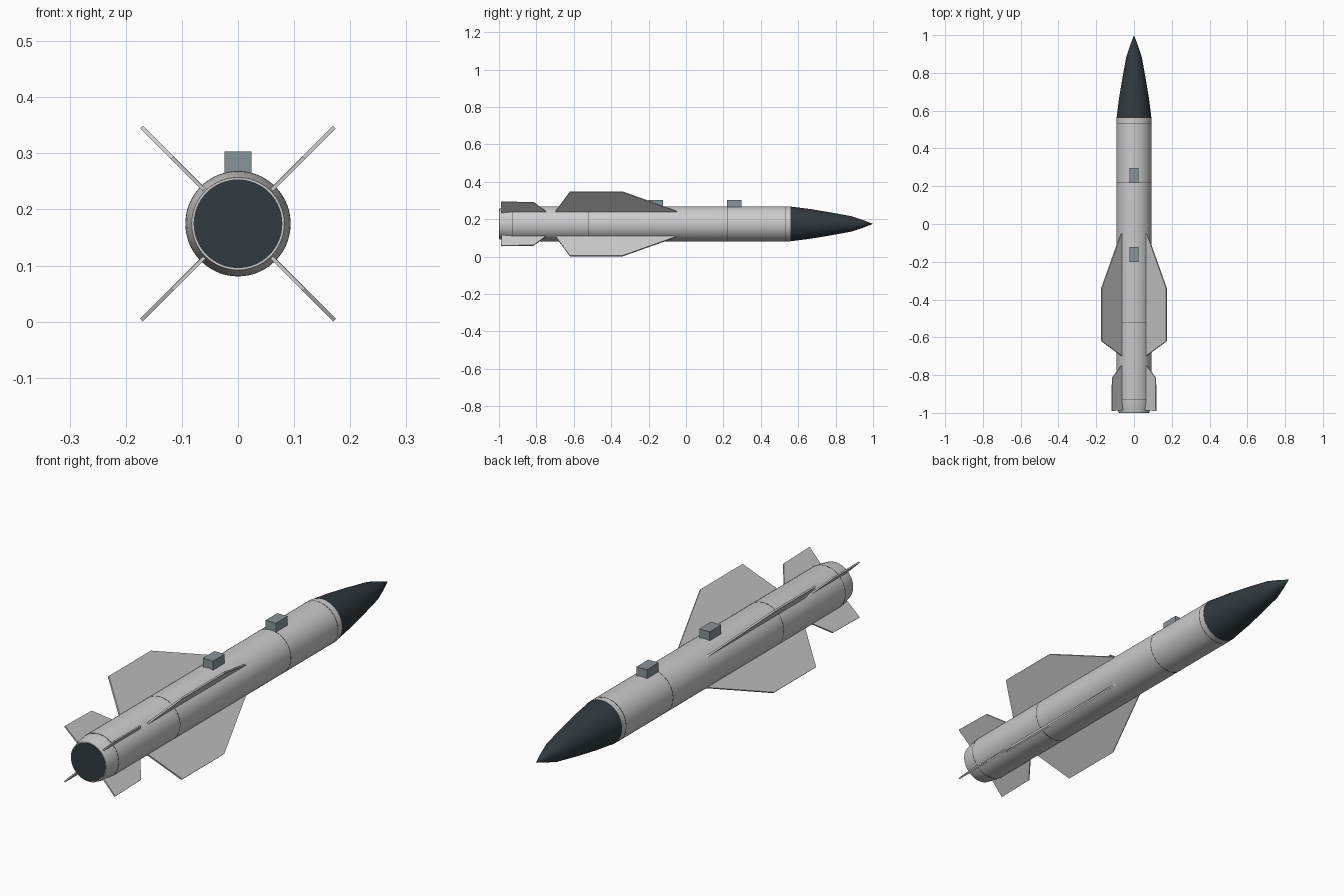
import bpy, bmesh, math
from mathutils import Matrix, Vector

if "Cube" in bpy.data.objects:
    bpy.data.objects.remove(bpy.data.objects["Cube"])

AXIS_Z = 0.1745
SIDES = 64


def material(name, rgb):
    m = bpy.data.materials.new(name)
    m.diffuse_color = (*rgb, 1)
    m.use_nodes = True
    m.node_tree.nodes["Principled BSDF"].inputs["Base Color"].default_value = m.diffuse_color
    return m


dark = material("dark_slate", (0.03, 0.042, 0.048))
steel = material("blue_grey", (0.25, 0.30, 0.32))
seam_mat = material("seam_grey", (0.08, 0.08, 0.08))


def finish(bm, name, mat=None, smooth=False):
    bmesh.ops.recalc_face_normals(bm, faces=bm.faces)
    me = bpy.data.meshes.new(name)
    bm.to_mesh(me)
    bm.free()
    ob = bpy.data.objects.new(name, me)
    bpy.context.collection.objects.link(ob)
    if mat:
        me.materials.append(mat)
    if smooth:
        bpy.ops.object.select_all(action='DESELECT')
        ob.select_set(True)
        bpy.context.view_layer.objects.active = ob
        bpy.ops.object.shade_smooth_by_angle(angle=math.radians(30))
    return ob


def lathe(name, profile, mat=None):
    """Revolve (y, radius) points about the long axis."""
    bm = bmesh.new()
    verts = [bm.verts.new((r, y, 0)) for y, r in profile]
    edges = [bm.edges.new(p) for p in zip(verts, verts[1:])]
    bmesh.ops.spin(bm, geom=verts + edges, cent=(0, 0, 0), axis=(0, 1, 0),
                   angle=math.tau, steps=SIDES)
    bmesh.ops.remove_doubles(bm, verts=bm.verts, dist=1e-5)
    bmesh.ops.translate(bm, verts=bm.verts, vec=(0, 0, AXIS_Z))
    return finish(bm, name, mat, True)


def fins(name, outline, thickness):
    """Four flat fins in an X, outline given as (y, radius)."""
    for i in range(4):
        bm = bmesh.new()
        face = bm.faces.new([bm.verts.new((r, y, -thickness / 2)) for y, r in outline])
        ext = bmesh.ops.extrude_face_region(bm, geom=[face])
        top = [g for g in ext["geom"] if isinstance(g, bmesh.types.BMVert)]
        bmesh.ops.translate(bm, verts=top, vec=(0, 0, thickness))
        turn = Matrix.Rotation(math.radians(45 + 90 * i), 4, 'Y')
        bm.transform(Matrix.Translation((0, 0, AXIS_Z)) @ turn)
        finish(bm, f"{name}_{i + 1}")


# Body tube with a tapered tail, and the dark end plate
lathe("body", [(-0.998, 0), (-0.998, 0.0825), (-0.985, 0.085), (-0.96, 0.09),
               (-0.93, 0.0935), (0.56, 0.0935), (0.56, 0)])
lathe("tail_plate", [(-0.99, 0), (-0.99, 0.079), (-1.0, 0.079), (-1.0, 0)], dark)

# Nose cone
lathe("nose_cone", [(0.558, 0), (0.56, 0.0925), (0.66, 0.08), (0.77, 0.062),
                    (0.885, 0.041), (0.945, 0.021), (1.0, 0)], dark)

# Panel seams around the body
for n, y in enumerate((-0.93, -0.52, 0.22, 0.533)):
    w, r = 0.0015, 0.0939
    lathe(f"seam_{n + 1}", [(y - w, 0.09), (y - w, r), (y + w, r), (y + w, 0.09)], seam_mat)

# Main wings and tail control fins
fins("wing", [(-0.70, 0.085), (-0.70, 0.09), (-0.62, 0.243), (-0.34, 0.243),
              (-0.04, 0.092), (-0.04, 0.085)], 0.007)
fins("tail_fin", [(-0.985, 0.078), (-0.99, 0.166), (-0.815, 0.163),
                  (-0.745, 0.09), (-0.745, 0.078)], 0.006)

# Mounting lugs on top
for n, y in enumerate((0.257, -0.162)):
    bm = bmesh.new()
    bmesh.ops.create_cube(bm, size=1)
    bmesh.ops.scale(bm, verts=bm.verts, vec=(0.048, 0.078, 0.054))
    bmesh.ops.translate(bm, verts=bm.verts, vec=(0, y, 0.276))
    finish(bm, f"mounting_lug_{n + 1}", steel)
